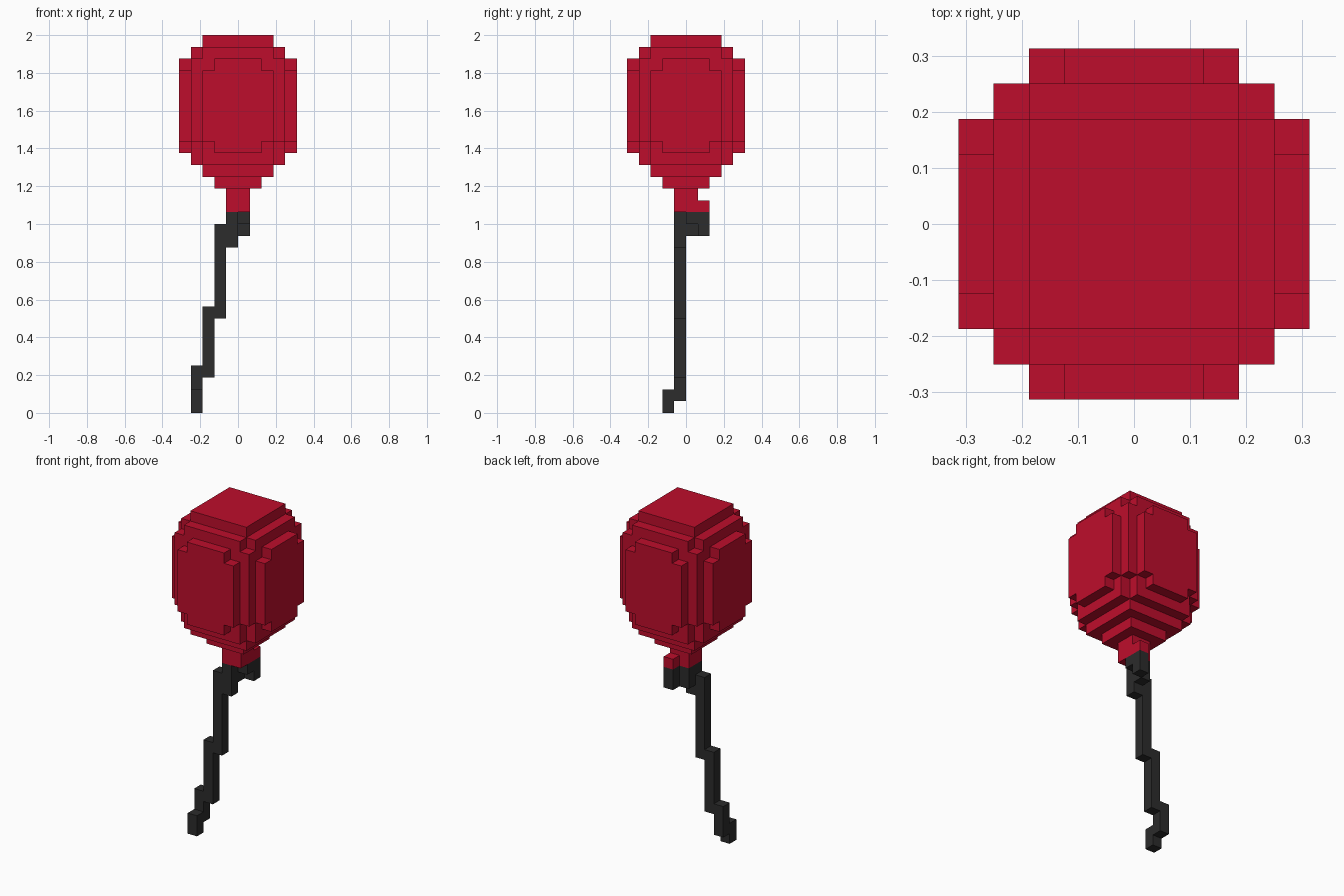
import bpy
import bmesh
import math
from itertools import product
from mathutils import Vector

cube = bpy.data.objects.get("Cube")
if cube:
    bpy.data.objects.remove(cube, do_unlink=True)

UNIT = 1 / 16  # edge of one block


def material(name, rgb):
    mat = bpy.data.materials.new(name)
    mat.use_nodes = True
    color = (*rgb, 1)
    mat.diffuse_color = color
    mat.node_tree.nodes["Principled BSDF"].inputs["Base Color"].default_value = color
    return mat


def box(x, y, z):
    """Grid cells inside three (start, end) ranges."""
    return set(product(range(*x), range(*y), range(*z)))


def slab(hx, hy, z0, z1):
    """Centred box from its half widths and height range."""
    return box((-hx, hx), (-hy, hy), (z0, z1))


def cross(long, short, z0, z1):
    """Two crossed slabs, leaving the corners notched."""
    return slab(long, short, z0, z1) | slab(short, long, z0, z1)


def build(name, cells, mat):
    """Outer skin of a set of cells, with flat areas merged."""
    bm = bmesh.new()
    for cell in cells:
        for axis, sign in product(range(3), (-1, 1)):
            n = Vector((0, 0, 0))
            n[axis] = sign
            if tuple(int(c + d) for c, d in zip(cell, n)) in cells:
                continue
            u = Vector((0, 0, 0))
            u[(axis + 1) % 3] = 1
            v = n.cross(u)
            mid = Vector(cell) + Vector((0.5, 0.5, 0.5)) + n / 2
            corners = (-u - v, u - v, u + v, v - u)
            bm.faces.new([bm.verts.new((mid + c / 2) * UNIT) for c in corners])
    bmesh.ops.remove_doubles(bm, verts=bm.verts, dist=UNIT / 100)
    bmesh.ops.dissolve_limit(bm, angle_limit=math.radians(1),
                             verts=bm.verts, edges=bm.edges)
    mesh = bpy.data.meshes.new(name)
    bm.to_mesh(mesh)
    bm.free()
    mesh.materials.append(mat)
    obj = bpy.data.objects.new(name, mesh)
    bpy.context.collection.objects.link(obj)
    return obj


red = material("balloon red", (0.515, 0.0042, 0.025))
black = material("string black", (0.025, 0.025, 0.025))

# Balloon body: tapered underside, stepped sides, flat crown
balloon = slab(2, 2, 19, 20) | slab(3, 3, 20, 21)
balloon |= cross(4, 3, 21, 31) | slab(4, 4, 23, 30)
balloon |= cross(5, 3, 23, 29) | cross(5, 2, 22, 30)
balloon |= slab(3, 3, 31, 32)
build("balloon", balloon, red)

# Neck with a small tied tab at the back
build("neck", slab(1, 1, 17, 19) | box((0, 1), (1, 2), (17, 18)), red)

# String loop tied under the neck
loop = box((0, 1), (0, 1), (16, 17)) | box((0, 1), (1, 2), (15, 17))
loop |= box((-1, 0), (0, 1), (15, 17))
build("string_loop", loop, black)

# Hanging string, stepping sideways as it falls
string = set()
for x, z0, z1 in ((-1, 14, 17), (-2, 8, 16), (-3, 3, 9), (-4, 1, 4)):
    string |= box((x, x + 1), (-1, 0), (z0, z1))
string |= box((-4, -3), (-2, -1), (0, 2))
build("string", string, black)
